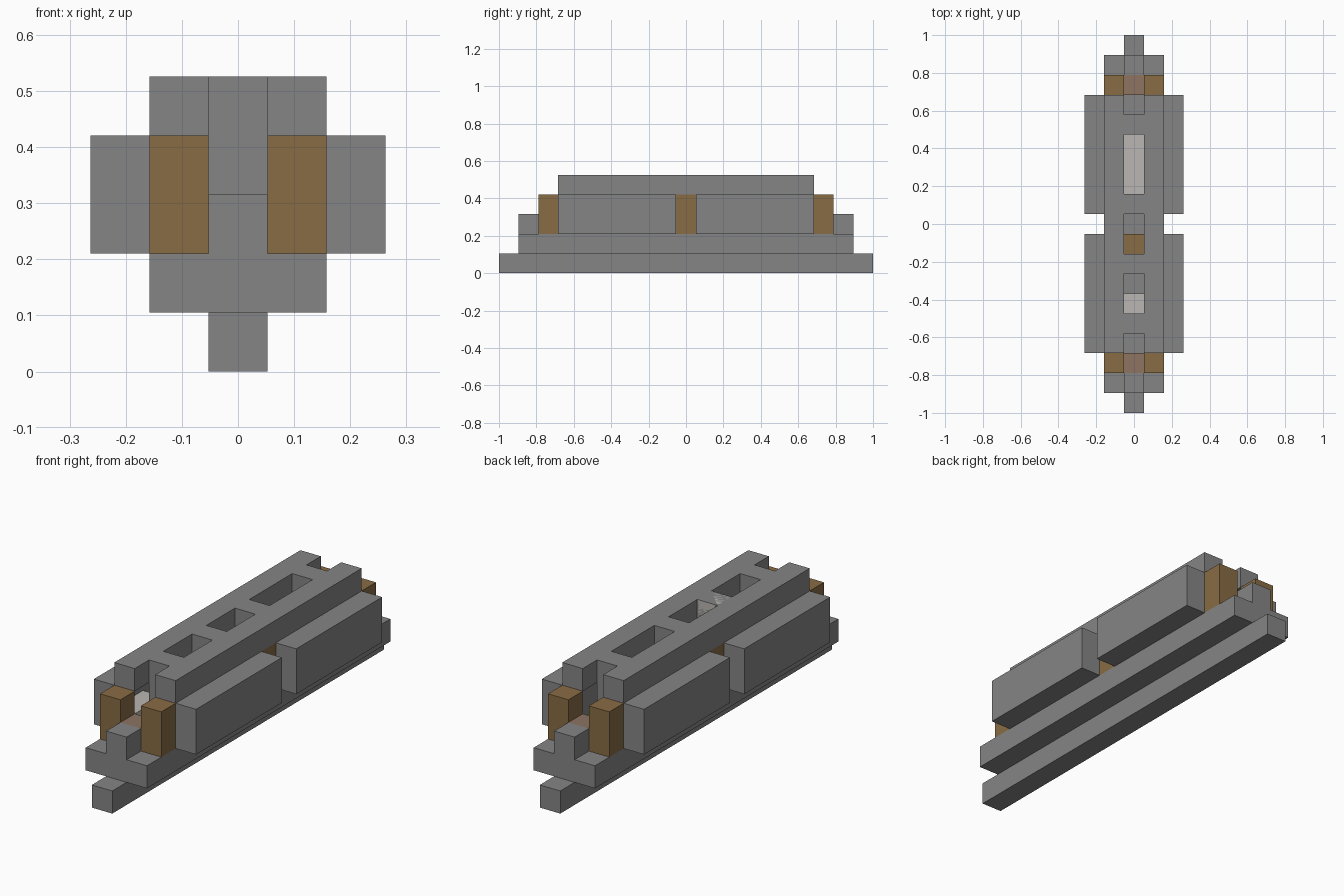
import bpy

cube = bpy.data.objects.get("Cube")
if cube:
    bpy.data.objects.remove(cube, do_unlink=True)

U = 2 / 19  # one block


def material(name, rgb):
    m = bpy.data.materials.new(name)
    m.use_nodes = True
    m.diffuse_color = (*rgb, 1)
    m.node_tree.nodes["Principled BSDF"].inputs["Base Color"].default_value = (*rgb, 1)
    return m


grey = material("grey", (0.235, 0.235, 0.235))
brown = material("wood brown", (0.246, 0.150, 0.058))
pale = material("pale stone", (0.49, 0.465, 0.445))
clay = material("clay brown", (0.266, 0.174, 0.122))


def box(name, mat, x, y, z):
    """Box from (low, high) ranges given in blocks."""
    lo, hi = zip(x, y, z)
    bpy.ops.mesh.primitive_cube_add(size=1, location=[(a + b) / 2 * U for a, b in zip(lo, hi)])
    ob = bpy.context.object
    ob.name = name
    ob.scale = [(b - a) * U for a, b in zip(lo, hi)]
    bpy.ops.object.transform_apply(location=False, rotation=False, scale=True)
    ob.data.materials.append(mat)
    return ob


def span(centre, half=0.5):
    return (centre - half, centre + half)


MID = span(0)

# Keel and deck
box("keel", grey, MID, span(0, 9.5), (0, 1))
box("deck", grey, span(0, 1.5), span(0, 8.5), (1, 2))

# Roof with end notches and three openings
roof = box("roof", grey, span(0, 1.5), span(0, 6.5), (4, 5))
openings = [(-7, -5.5), (-4.5, -2.5), (-1.5, 0.5), (1.5, 4.5), (5.5, 7)]
for opening in openings:
    cutter = box("roof_cutter", grey, MID, opening, (3.5, 5.5))
    cut = roof.modifiers.new("opening", "BOOLEAN")
    cut.object = cutter
    cut.solver = "EXACT"
    bpy.context.view_layer.objects.active = roof
    bpy.ops.object.modifier_apply(modifier=cut.name)
    bpy.data.objects.remove(cutter, do_unlink=True)

# Side panels and wooden posts
for side, sx in (("left", 1), ("right", -1)):
    for end, sy in (("front", -1), ("back", 1)):
        box(f"{side}_{end}_panel", grey, span(sx * 2), span(sy * 3.5, 3), (2, 4))
        box(f"{side}_{end}_post", brown, span(sx), span(sy * 7), (2, 4))
    box(f"{side}_middle_post", brown, span(sx), MID, (2, 4))

# End stops, clay blocks and inner pillars
for end, sy in (("front", -1), ("back", 1)):
    box(f"{end}_stop", grey, MID, span(sy * 8), (2, 3))
    box(f"{end}_clay_block", clay, MID, span(sy * 7), (2, 3))
    box(f"{end}_pillar", grey, MID, span(sy * 5), (2, 5))

# Contents seen through the openings
box("roof_pale_block", pale, MID, span(-2), (4, 5))
box("front_pale_block", pale, MID, span(-4), (2, 3))
box("back_pale_blocks", pale, MID, (1.5, 4.5), (2, 3))
box("wood_block", brown, MID, span(-1), (2, 3))
box("corner_pale_block", pale, span(-1), (-6.5, -4.5), (2, 3))
